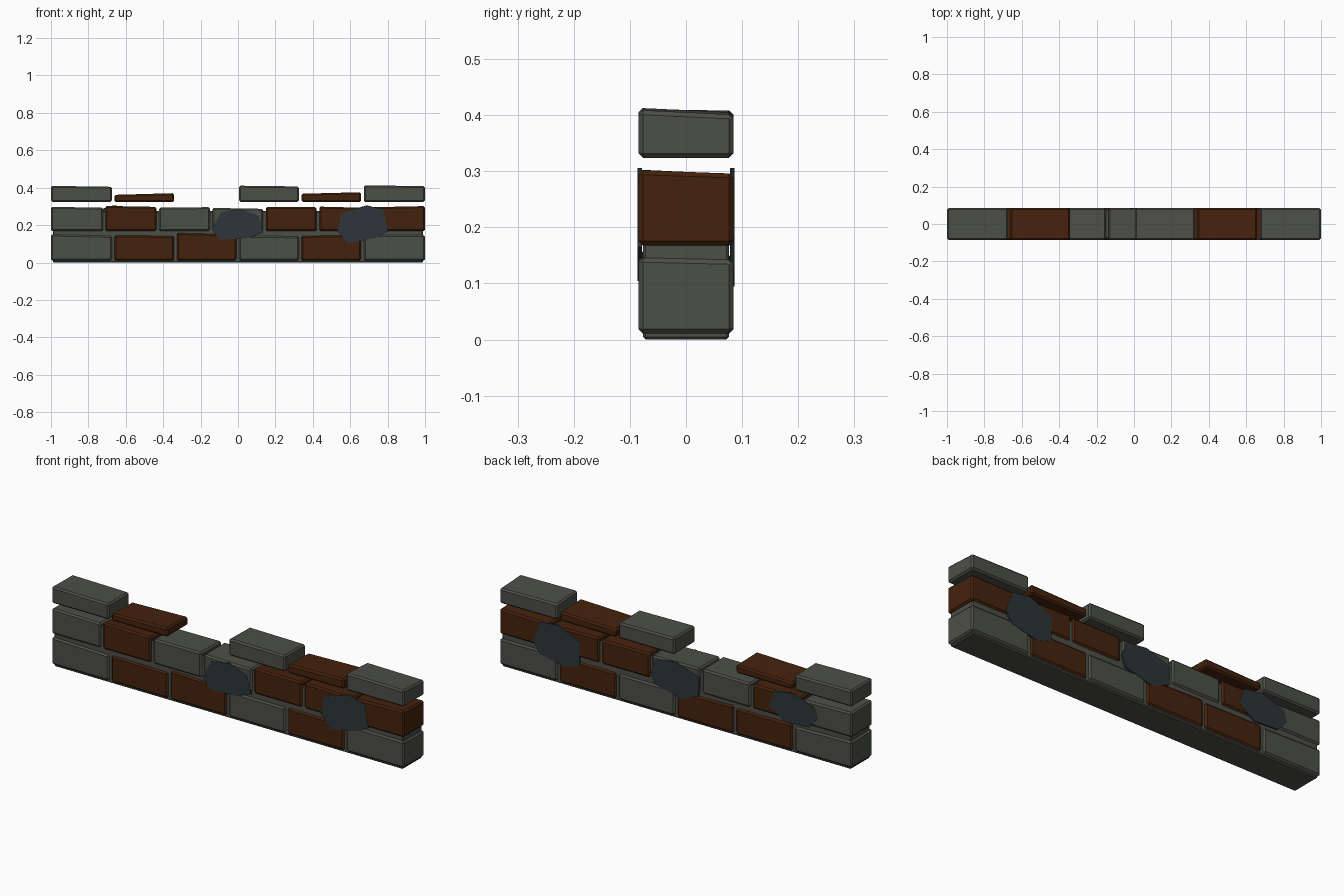
import bpy, bmesh

if "Cube" in bpy.data.objects:
    bpy.data.objects.remove(bpy.data.objects["Cube"])


def material(name, rgb):
    m = bpy.data.materials.new(name)
    m.diffuse_color = (*rgb, 1)
    m.use_nodes = True
    m.node_tree.nodes["Principled BSDF"].inputs["Base Color"].default_value = m.diffuse_color
    return m


GREY = material("grey stone", (0.073, 0.078, 0.063))
BROWN = material("brown brick", (0.060, 0.016, 0.004))
SLATE = material("blue slate", (0.026, 0.036, 0.040))


def finish(name, bm, mat):
    bmesh.ops.recalc_face_normals(bm, faces=bm.faces)
    me = bpy.data.meshes.new(name)
    bm.to_mesh(me)
    bm.free()
    me.materials.append(mat)
    ob = bpy.data.objects.new(name, me)
    bpy.context.collection.objects.link(ob)
    return ob


def block(name, x0, x1, half_y, z0, z_left, z_right, mat, back_drop=0.0, bevel=0.008):
    """Chamfered block whose top slopes sideways and towards the back."""
    bm = bmesh.new()
    bmesh.ops.create_cube(bm, size=1)
    for v in bm.verts:
        right, back, top = v.co.x > 0, v.co.y > 0, v.co.z > 0
        z = z0
        if top:
            z = (z_right if right else z_left) - (back_drop if back else 0)
        v.co = (x1 if right else x0, half_y if back else -half_y, z)
    bmesh.ops.bevel(bm, geom=bm.edges[:], offset=bevel, segments=1, affect='EDGES')
    return finish(name, bm, mat)


# mortar core behind the two lower courses
block("mortar_core", -0.99, 0.99, 0.077, 0.0, 0.275, 0.275, GREY, bevel=0.005)

# courses: base z, brick count, then (colour, left top, right top, back drop) or None
G, B = GREY, BROWN
courses = [
    ("lower", 0.011, [(G, .150, .142, .004), (B, .145, .142, 0), (B, .158, .150, .008),
                      (G, .142, .140, 0), (B, .143, .144, .003), (G, .148, .146, .004)]),
    ("middle", 0.168, [(G, .298, .293, .004), (B, .303, .298, .008), (G, .294, .296, .003),
                       (G, .292, .287, 0), (B, .298, .296, .006), (B, .299, .292, .003),
                       (B, .296, .302, .006)]),
    ("top", 0.324, [(G, .410, .405, .002), (B, .362, .371, .004), None,
                    (G, .411, .407, .003), (B, .368, .376, .004), (G, .413, .409, .008)]),
]
for row, z0, bricks in courses:
    pitch = 2.0 / len(bricks)
    for i, spec in enumerate(bricks):
        if spec is None:
            continue
        mat, zl, zr, drop = spec
        x0 = -1 + i * pitch + (0.006 if i else 0)
        x1 = -1 + (i + 1) * pitch - (0.008 if i < len(bricks) - 1 else 0)
        block(f"{row}_brick_{i + 1}", x0, x1, 0.085, z0, zl, zr, mat, drop)


def plate(name, outline, side):
    """Thin irregular slate set on the front (-1) or back (+1) face."""
    bm = bmesh.new()
    f = bm.faces.new([bm.verts.new((x, side * 0.0865, z)) for x, z in outline])
    ext = bmesh.ops.extrude_face_region(bm, geom=[f])
    for v in ext["geom"]:
        if isinstance(v, bmesh.types.BMVert):
            v.co.y = side * 0.078
    # keep the outer cap
    if not any(abs(abs(p.calc_center_median().y) - 0.0865) < 1e-5 for p in bm.faces):
        bm.faces.new([v for v in bm.verts if abs(abs(v.co.y) - 0.0865) < 1e-5])
    finish(name, bm, SLATE)


# slates
plate("front_slate_middle", [(-.09, .27), (.01, .287), (.11, .25), (.135, .16),
                             (.05, .13), (-.10, .122), (-.14, .18)], -1)
plate("front_slate_right", [(.55, .26), (.69, .306), (.78, .28), (.80, .165),
                            (.73, .13), (.59, .104), (.532, .165)], -1)
plate("back_slate_right", [(.767, .29), (.665, .30), (.545, .247), (.545, .12),
                           (.63, .095), (.77, .127), (.807, .182)], 1)
plate("back_slate_middle", [(.113, .276), (0, .29), (-.136, .247), (-.13, .15),
                            (-.03, .11), (.12, .15), (.14, .20)], 1)
plate("back_slate_left", [(-.563, .292), (-.665, .306), (-.79, .267), (-.807, .21),
                          (-.756, .157), (-.62, .15), (-.53, .21)], 1)
